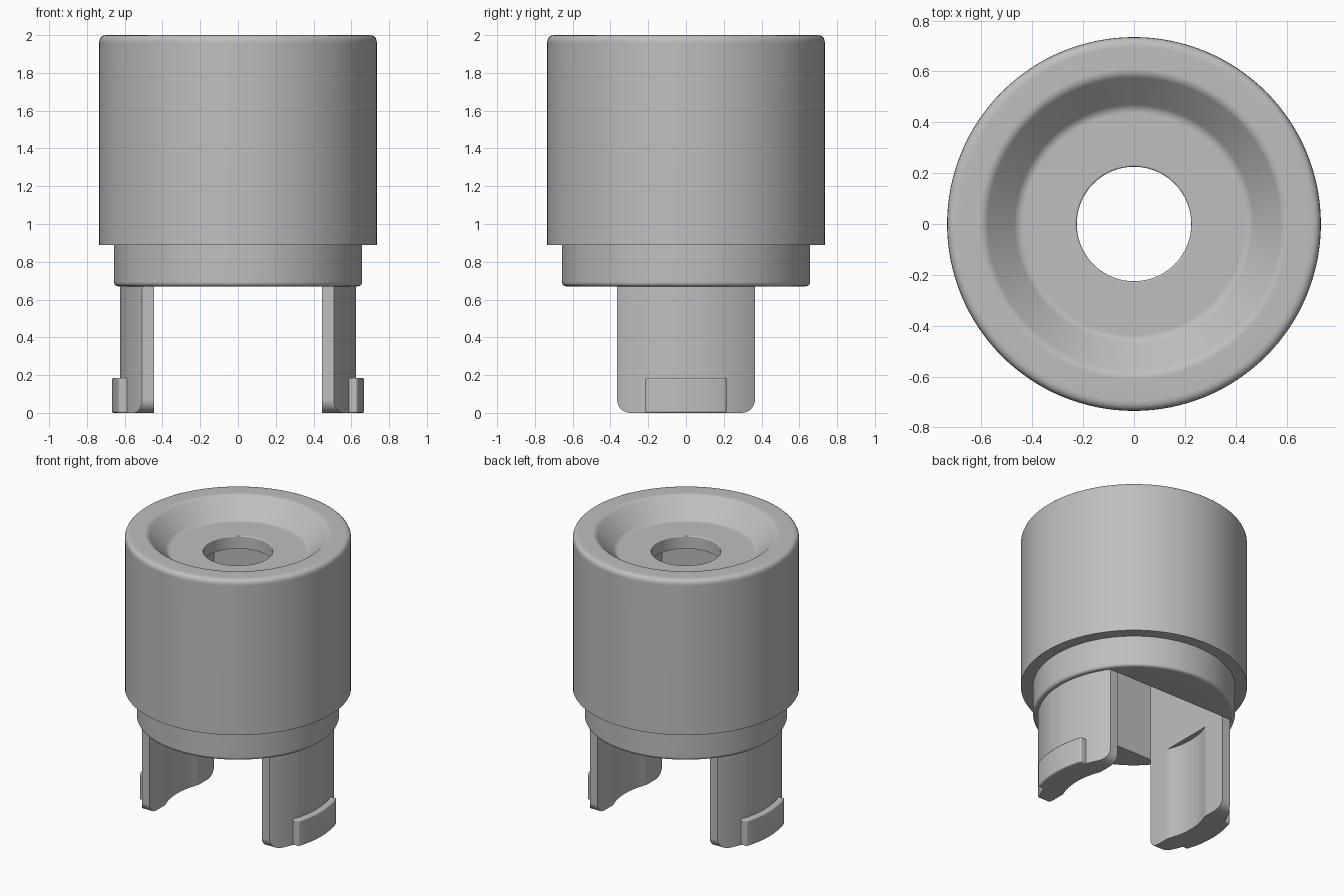
import bpy, bmesh, math
from math import sin, cos, pi, sqrt

if "Cube" in bpy.data.objects:
    bpy.data.objects.remove(bpy.data.objects["Cube"], do_unlink=True)

# Single light grey material
grey = bpy.data.materials.new("light_grey")
grey.use_nodes = True
GREY = (0.52, 0.52, 0.52, 1)
grey.diffuse_color = GREY
grey.node_tree.nodes["Principled BSDF"].inputs["Base Color"].default_value = GREY


def make_object(name, bm):
    bmesh.ops.recalc_face_normals(bm, faces=bm.faces)
    mesh = bpy.data.meshes.new(name)
    bm.to_mesh(mesh)
    bm.free()
    mesh.materials.append(grey)
    ob = bpy.data.objects.new(name, mesh)
    bpy.context.collection.objects.link(ob)
    return ob


def activate(ob):
    bpy.ops.object.select_all(action='DESELECT')
    ob.select_set(True)
    bpy.context.view_layer.objects.active = ob


def smooth(ob):
    activate(ob)
    bpy.ops.object.shade_smooth_by_angle(angle=math.radians(30))
    ob.modifiers.new("even_shading", 'WEIGHTED_NORMAL').keep_sharp = True


def rounded(points, steps=5):
    """Turn (r, z, cut) corners into a profile with curved corners."""
    out = []
    for i, (r, z, cut) in enumerate(points):
        if not cut:
            out.append((r, z))
            continue
        ends = []
        for q in (points[i - 1], points[(i + 1) % len(points)]):
            d = math.hypot(q[0] - r, q[1] - z)
            ends.append((r + (q[0] - r) * cut / d, z + (q[1] - z) * cut / d))
        (ax, az), (bx, bz) = ends
        for k in range(steps + 1):
            t = k / steps
            a, m, b = (1 - t) ** 2, 2 * t * (1 - t), t * t
            out.append((a * ax + m * r + b * bx, a * az + m * z + b * bz))
    return out


def revolve(name, profile, segments=128):
    bm = bmesh.new()
    rings = [[bm.verts.new((r * cos(2 * pi * s / segments), r * sin(2 * pi * s / segments), z))
              for r, z in profile] for s in range(segments)]
    n = len(profile)
    for s in range(segments):
        a, b = rings[s], rings[(s + 1) % segments]
        for k in range(n):
            j = (k + 1) % n
            bm.faces.new((a[k], b[k], b[j], a[j]))
    return make_object(name, bm)


def loft(name, ys, x_in, x_out, bottom, top, side):
    """Sweep a rectangular section along y with varying inner, outer and bottom edges."""
    bm = bmesh.new()
    rings = [[bm.verts.new((side * x, y, z)) for x, z in (
        (x_in(y), bottom(y)), (x_out(y), bottom(y)), (x_out(y), top), (x_in(y), top))] for y in ys]
    for a, b in zip(rings, rings[1:]):
        for k in range(4):
            j = (k + 1) % 4
            bm.faces.new((a[k], a[j], b[j], b[k]))
    bm.faces.new(rings[0])
    bm.faces.new(rings[-1])
    return make_object(name, bm)


INNER_X, HALF_Y, COLLAR_Z = 0.445, 0.365, 0.67
LEG_R, LIP_R, SCOOP_R, CORNER = 0.625, 0.667, 0.483, 0.07

# Round body with collar, dished top and centre hole
body = revolve("body", rounded([
    (0.225, COLLAR_Z, 0), (0.657, COLLAR_Z, 0.025), (0.657, 0.89, 0), (0.735, 0.89, 0),
    (0.735, 2, 0.04), (0.59, 2, 0.02), (0.455, 1.87, 0.02), (0.225, 1.87, 0.008)]))

# Rectangular cavity cut from below
bm = bmesh.new()
bmesh.ops.create_cube(bm, size=1)
for v in bm.verts:
    v.co = (v.co.x * 2 * INNER_X, v.co.y * 2 * HALF_Y, 0.5 if v.co.z < 0 else 1.78)
cutter = make_object("cavity_cutter", bm)
cutter.hide_render = True
cut = body.modifiers.new("cavity", 'BOOLEAN')
cut.operation, cut.solver, cut.object = 'DIFFERENCE', 'EXACT', cutter
activate(body)
bpy.ops.object.modifier_apply(modifier="cavity")
bpy.data.objects.remove(cutter, do_unlink=True)
smooth(body)


def circle_x(radius):
    return lambda y: sqrt(radius ** 2 - y ** 2)


def leg_inner(y):
    return max(INNER_X, sqrt(SCOOP_R ** 2 - min(abs(y), SCOOP_R) ** 2))


def leg_bottom(y):
    d = max(0, abs(y) - (HALF_Y - CORNER))
    return CORNER - sqrt(max(0, CORNER ** 2 - d ** 2))


# Sample positions across a leg: rounded corners, scoop edges and even steps
chord = sqrt(SCOOP_R ** 2 - INNER_X ** 2)
half = [HALF_Y - CORNER * (1 - sin(k * pi / 16)) for k in range(9)]
half += [chord * k / 10 for k in range(1, 11)] + [chord + 0.035, chord + 0.07]
leg_ys = sorted([0] + half + [-y for y in half])
lip_ys = [-0.215 + 0.43 * k / 16 for k in range(17)]

# Legs with a scooped inside, and the catch lips at their feet
for label, side in (("left", 1), ("right", -1)):
    smooth(loft(label + "_leg", leg_ys, leg_inner, circle_x(LEG_R), leg_bottom, COLLAR_Z, side))
    lip = loft(label + "_lip", lip_ys, lambda y: circle_x(LEG_R)(y) - 0.025,
               circle_x(LIP_R), lambda y: 0, 0.185, side)
    edge = lip.modifiers.new("soft_edges", 'BEVEL')
    edge.width, edge.segments, edge.angle_limit = 0.008, 2, math.radians(40)
    smooth(lip)
